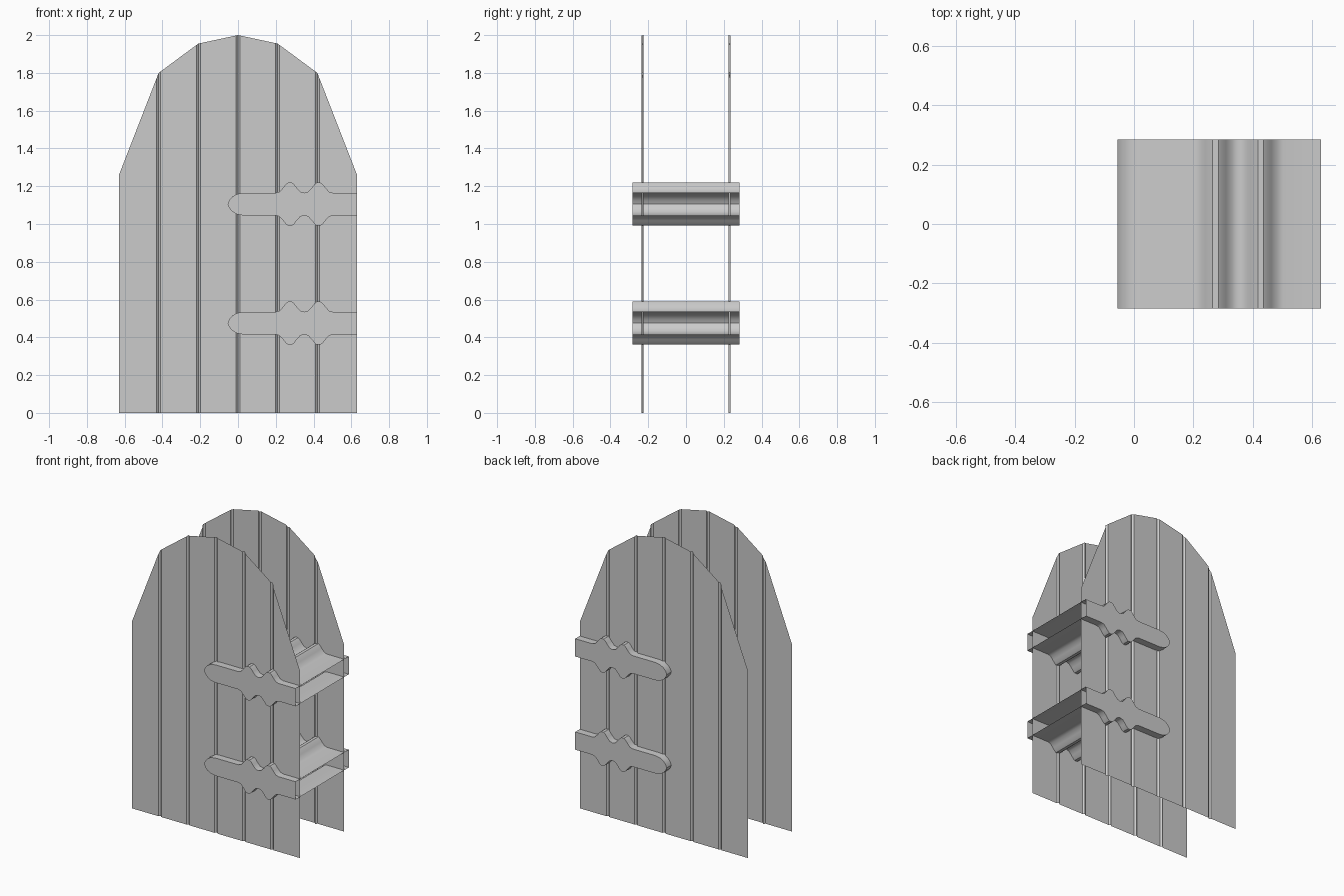
import bpy, bmesh

if "Cube" in bpy.data.objects:
    bpy.data.objects.remove(bpy.data.objects["Cube"])

OUTLINE = [(-0.63, 1.26), (-0.42, 1.8), (-0.21, 1.955), (0, 2.0),
           (0.21, 1.955), (0.42, 1.8), (0.63, 1.26)]
OUTER, GROOVE, HALF_GROOVE = 0.235, 0.225, 0.011
HINGE_Y = 0.284


def top_height(x):
    for (x0, z0), (x1, z1) in zip(OUTLINE, OUTLINE[1:]):
        if x <= x1:
            return z0 + (z1 - z0) * (x - x0) / (x1 - x0)
    return OUTLINE[-1][1]


def finish(bm, name):
    mesh = bpy.data.meshes.new(name)
    bm.to_mesh(mesh)
    bm.free()
    ob = bpy.data.objects.new(name, mesh)
    bpy.context.collection.objects.link(ob)
    return ob


# Open plank sheet with V grooves between the boards
def plank_panel(name, side):
    columns = [(-0.63, OUTER)]
    for x, _ in OUTLINE[1:-1]:
        columns += [(x - HALF_GROOVE, OUTER), (x, GROOVE), (x + HALF_GROOVE, OUTER)]
    columns.append((0.63, OUTER))
    bm = bmesh.new()
    pairs = [(bm.verts.new((x, side * y, 0)), bm.verts.new((x, side * y, top_height(x))))
             for x, y in columns]
    for (a, b), (c, d) in zip(pairs, pairs[1:]):
        bm.faces.new((a, c, d, b) if side < 0 else (a, b, d, c))
    return finish(bm, name)


# Hinge strap: half profile (x, height above centre line), mirrored top to bottom
def strap_profile():
    half = [(-0.047, 0.02), (-0.03, 0.04), (-0.005, 0.054), (0.03, 0.06), (0.2, 0.06)]
    bump = [(-0.055, 0.066), (-0.035, 0.088), (-0.022, 0.105), (-0.01, 0.114),
            (0.01, 0.114), (0.022, 0.105), (0.035, 0.088), (0.055, 0.066)]
    for centre in (0.275, 0.427):
        half += [(centre + dx, h) for dx, h in bump]
        half.append((centre + 0.076, 0.06))
    half.append((0.63, 0.06))
    return [(x, -h) for x, h in reversed(half)] + [(-0.055, 0)] + half


# Hollow strap wrapping both panels, left open at the hinge edge
def hinge(name, z):
    bm = bmesh.new()
    pts = strap_profile()
    front = [bm.verts.new((x, -HINGE_Y, z + h)) for x, h in pts]
    back = [bm.verts.new((x, HINGE_Y, z + h)) for x, h in pts]
    for i in range(len(pts) - 1):
        bm.faces.new((front[i], front[i + 1], back[i + 1], back[i]))
    bm.faces.new(front[::-1])
    bm.faces.new(back)
    bm.normal_update()
    if bm.faces[-1].normal.y < 0 if bm.faces.ensure_lookup_table() is None else False:
        bmesh.ops.reverse_faces(bm, faces=bm.faces[:])
    ob = finish(bm, name)
    bpy.ops.object.select_all(action='DESELECT')
    ob.select_set(True)
    bpy.context.view_layer.objects.active = ob
    bpy.ops.object.shade_smooth_by_angle(angle=0.6)


plank_panel("front_planks", -1)
plank_panel("back_planks", 1)
hinge("lower_hinge", 0.475)
hinge("upper_hinge", 1.105)
